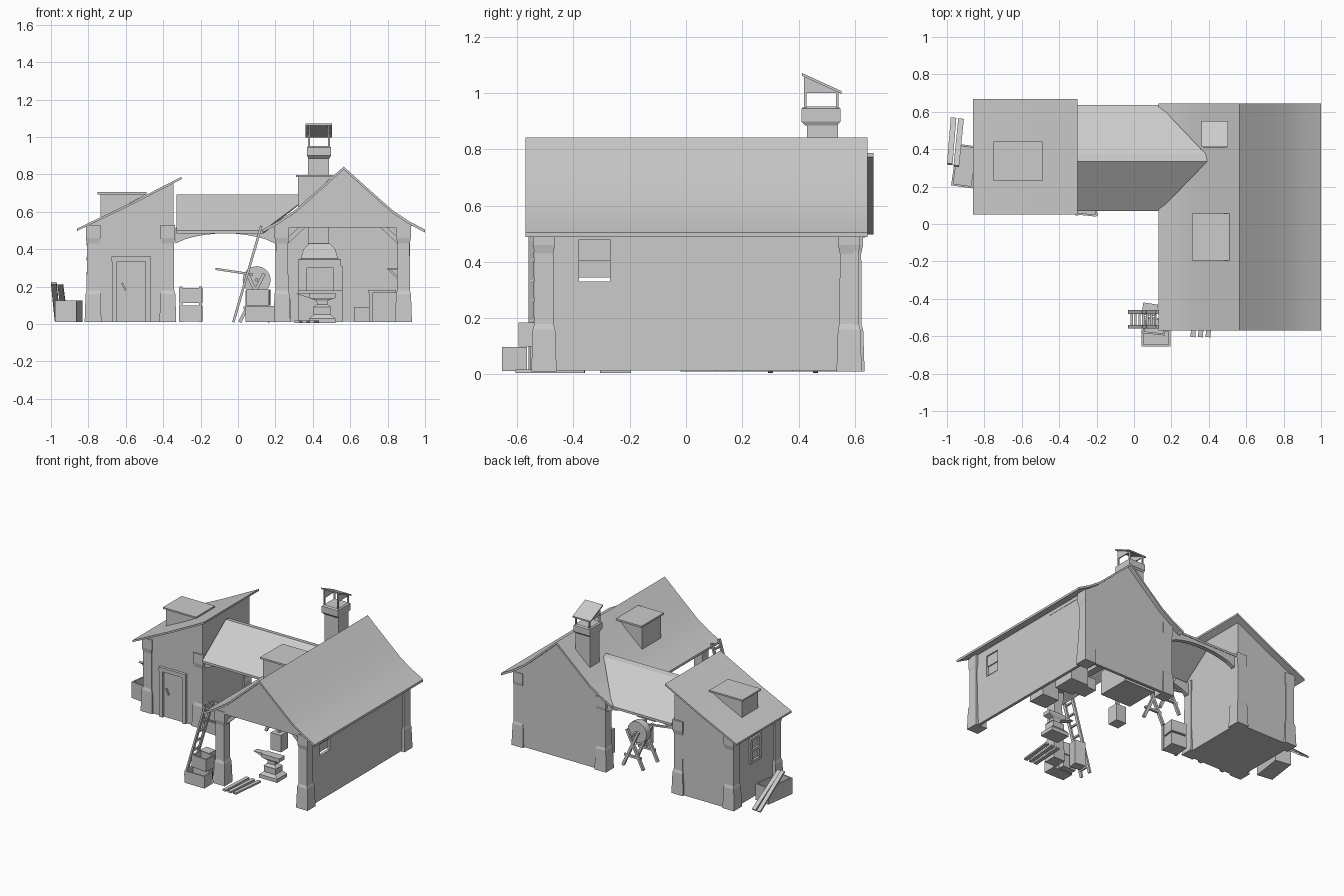
import bpy, bmesh, math
from mathutils import Vector, Matrix

cube = bpy.data.objects.get("Cube")
if cube:
    bpy.data.objects.remove(cube, do_unlink=True)

GREY = (0.6, 0.6, 0.6, 1)
mat = bpy.data.materials.new("plain_grey")
mat.use_nodes = True
mat.diffuse_color = GREY
mat.node_tree.nodes["Principled BSDF"].inputs["Base Color"].default_value = GREY


def finish(name, bm):
    bmesh.ops.recalc_face_normals(bm, faces=bm.faces)
    me = bpy.data.meshes.new(name)
    bm.to_mesh(me)
    bm.free()
    me.materials.append(mat)
    ob = bpy.data.objects.new(name, me)
    bpy.context.collection.objects.link(ob)
    return ob


def smooth(ob):
    bpy.ops.object.select_all(action='DESELECT')
    ob.select_set(True)
    bpy.context.view_layer.objects.active = ob
    bpy.ops.object.shade_smooth_by_angle(angle=math.radians(30))


def box(name, x0, x1, y0, y1, z0, z1, turn=0):
    bm = bmesh.new()
    bmesh.ops.create_cube(bm, size=1)
    m = Matrix.Translation(((x0 + x1) / 2, (y0 + y1) / 2, (z0 + z1) / 2))
    m = m @ Matrix.Rotation(math.radians(turn), 4, 'Z')
    bm.transform(m @ Matrix.Diagonal((x1 - x0, y1 - y0, z1 - z0, 1)))
    return finish(name, bm)


def beam(name, p, q, w, h):
    p, q = Vector(p), Vector(q)
    bm = bmesh.new()
    bmesh.ops.create_cube(bm, size=1)
    rot = (q - p).to_track_quat('Z', 'Y').to_matrix().to_4x4()
    bm.transform(Matrix.Translation((p + q) / 2) @ rot @ Matrix.Diagonal((w, h, (q - p).length, 1)))
    return finish(name, bm)


def prism(name, pts, axis, a, b):
    """Extrude a profile (x,z) along y or (y,z) along x."""
    bm = bmesh.new()
    put = (lambda p, t: (p[0], t, p[1])) if axis == 'y' else (lambda p, t: (t, p[0], p[1]))
    f = bm.faces.new([bm.verts.new(put(p, a)) for p in pts])
    ext = bmesh.ops.extrude_face_region(bm, geom=[f])
    shift = Vector((0, b - a, 0)) if axis == 'y' else Vector((b - a, 0, 0))
    bmesh.ops.translate(bm, vec=shift, verts=[v for v in ext['geom'] if isinstance(v, bmesh.types.BMVert)])
    return finish(name, bm)


def loft(name, x, y, rings):
    """Stack of square sections: height, half width, half depth."""
    bm = bmesh.new()
    loops = [[bm.verts.new((x + sx * w, y + sy * d, z)) for sx, sy in ((-1, -1), (1, -1), (1, 1), (-1, 1))]
             for z, w, d in rings]
    for lo, hi in zip(loops, loops[1:]):
        for i in range(4):
            bm.faces.new((lo[i], lo[(i + 1) % 4], hi[(i + 1) % 4], hi[i]))
    bm.faces.new(loops[0])
    bm.faces.new(loops[-1])
    return finish(name, bm)


def sheet(top, t):
    return top + [(a, z - t) for a, z in reversed(top)]


def pillar(name, x, y, top):
    levels = ((0.01, .045), (.16, .04), (.18, .034), (.43, .033), (.46, .039), (top, .039))
    loft(name, x, y, [(z, w, w) for z, w in levels])


def crate(name, x, y, z, w, d, h, turn=0):
    t = .01
    m = Matrix.Translation((x, y, 0)) @ Matrix.Rotation(math.radians(turn), 4, 'Z')
    parts = [(0, 0, w, d, t, 0)]
    for s in (-1, 1):
        parts += [(s * (w - t) / 2, 0, t, d, h, 0), (0, s * (d - t) / 2, w, t, h, 0)]
    bm = bmesh.new()
    for px, py, sx, sy, sz, _ in parts:
        mm = m @ Matrix.Translation((px, py, z + sz / 2)) @ Matrix.Diagonal((sx, sy, sz, 1))
        bmesh.ops.create_cube(bm, size=1, matrix=mm)
    return finish(name, bm)


# Forge hall roof, flared at the eaves
half = [(.435, .505), (.35, .55), (.26, .61), (.13, .725), (0, .842)]
curve = [(.565 - a, z) for a, z in half] + [(.565 + a, z) for a, z in reversed(half[:-1])]
smooth(prism("hall_roof", sheet(curve, .016), 'y', -.57, .645))

# Hall walls and gables
gable = [(x, z - .01) for x, z in curve[1:-1]]
prism("front_gable", [(.2, .525)] + gable + [(.93, .525)], 'y', -.54, -.52)
prism("back_wall", [(.2, .015), (.2, .53)] + gable + [(.92, .53), (.92, .015)], 'y', .595, .615)
WX = (.89, .91)
box("side_wall_mid", *WX, -.14, .25, .015, .53)
box("side_wall_back", .888, .908, .25, .61, .015, .53)
box("side_wall_near", *WX, -.5, -.38, .015, .53)
box("side_wall_far", *WX, -.27, -.14, .015, .53)
box("wall_below_window", *WX, -.38, -.27, .015, .33)
box("wall_above_window", *WX, -.38, -.27, .48, .53)
box("window_upper_sash", .892, .902, -.38, -.27, .405, .48)
box("window_lower_sash", .885, .895, -.38, -.27, .345, .408)

# Hall pillars, beams and braces
for x in (.235, .885):
    for y in (-.505, .58):
        pillar("hall_pillar", x, y, .53)
    box("eave_beam", x - .025, x + .025, -.54, .61, .505, .53)
box("front_beam", .2, .92, -.54, -.49, .515, .54)
for x, s in ((.26, 1), (.86, -1)):
    beam("front_brace", (x, -.5, .44), (x + s * .09, -.5, .525), .025, .025)

# Hall dormer
prism("hall_dormer", [(.32, .58), (.32, .785), (.495, .785)], 'y', -.175, .035)
box("hall_dormer_cap", .31, .51, -.195, .055, .785, .797)

# Chimney with a tilted open cap
box("chimney_shaft", .375, .487, .43, .54, .42, .9)
loft("chimney_collar", .433, .48, [(.885, .056, .056), (.9, .064, .07), (.945, .064, .07), (.952, .055, .06)])
for x in (.38, .486):
    for y in (.424, .538):
        box("cap_post", x - .005, x + .005, y - .005, y + .005, .945, 1.01)
    prism("cap_side", [(.42, 1.0), (.42, 1.06), (.55, 1.0)], 'x', x - .004, x + .004)
prism("cap_plate", sheet([(.412, 1.072), (.552, 1.008)], .01), 'x', .362, .502)

# Connecting roof, trimmed to the hall slope
link = prism("link_roof", sheet([(.07, .5), (.335, .692), (.375, .685), (.635, .5)], .016), 'x', -.33, .2)
for v in link.data.vertices:
    if v.co.x > 0:
        v.co.x = .135 + max(0, v.co.z - .5) * 1.34
arch = [(-.335 + .535 * i / 10, .43 + .055 * math.sin(math.pi * i / 10) ** .7 if 0 < i < 10 else .43)
        for i in range(11)]
for y in (.11, .57):
    prism("link_arch", [(-.335, .515)] + arch + [(.2, .515)], 'y', y, y + .03)

# Hut body with a lean-to roof
prism("hut_body", [(-.795, .01), (-.345, .01), (-.345, .76), (-.795, .535)], 'y', .095, .62)
prism("hut_roof", sheet([(-.862, .51), (-.58, .645), (-.303, .787)], .013), 'y', .05, .667)
for x in (-.775, -.375):
    for y in (.125, .59):
        pillar("hut_pillar", x, y, .53)
prism("hut_dormer", [(-.735, .56), (-.735, .695), (-.49, .695)], 'y', .245, .425)
box("hut_dormer_cap", -.75, -.49, .23, .44, .694, .705)

# Hut door and window
box("door", -.64, -.495, .088, .1, .02, .34)
for x in (-.66, -.48):
    box("door_jamb", x - .014, x + .014, .078, .1, .01, .34)
box("door_lintel", -.675, -.465, .075, .1, .335, .362)
beam("door_handle", (-.62, .082, .22), (-.6, .082, .18), .01, .01)
for y in (.32, .42):
    box("window_side", -.808, -.79, y - .01, y + .01, .27, .43)
for z in (.27, .35, .43):
    box("window_bar", -.81, -.79, .31, .43, z - .009, z + .009)

# Forge hearth under the chimney
box("hearth_base", .32, .56, .34, .58, .01, .18)
for x in (.345, .535):
    box("hearth_side", x - .025, x + .025, .38, .57, .18, .31)
box("hearth_back", .33, .55, .54, .57, .18, .31)
loft("hearth_hood", .435, .475, [(.3, .115, .1), (.345, .115, .1), (.35, .1, .09), (.4, .085, .08), (.43, .056, .055)])

# Anvil on its block
loft("anvil_block", .45, -.25, [(.005, .07, .055), (.03, .07, .055), (.05, .045, .04), (.09, .045, .04)])
loft("anvil", .45, -.25, [(.09, .05, .035), (.105, .028, .02), (.125, .03, .02), (.14, .07, .03), (.165, .07, .03)])
prism("anvil_horn", [(.38, .165), (.38, .14), (.31, .162)], 'y', -.27, -.23)

# Workshop furniture
crate("tool_chest", .77, .3, .01, .14, .16, .17)
box("chest_lid", .695, .845, .215, .385, .17, .182)
box("work_box", .72, .85, -.02, .11, .01, .17)
box("small_box", .62, .7, .25, .36, .01, .09)
box("wall_rack", .8, .89, .1, .3, .29, .3)
beam("rack_bracket", (.88, .2, .22), (.81, .2, .29), .012, .012)
beam("rack_post", (.87, .2, .2), (.87, .2, .42), .015, .015)
box("stump", .2, .28, .08, .16, .01, .13)
beam("stump_post", (.24, .12, .12), (.24, .12, .26), .02, .02)

# Grindstone on a trestle
for y in (.3, .46):
    beam("trestle_leg", (.01, y, .01), (.14, y, .27), .018, .018)
    beam("trestle_leg", (.17, y, .01), (.05, y, .27), .018, .018)
    box("trestle_rail", .03, .16, y - .008, y + .008, .08, .095)
bm = bmesh.new()
bmesh.ops.create_cone(bm, cap_ends=True, segments=16, radius1=.075, radius2=.075, depth=.05)
bm.transform(Matrix.Translation((.1, .38, .235)) @ Matrix.Rotation(math.pi / 2, 4, 'X'))
smooth(finish("grindstone", bm))
beam("grindstone_axle", (.1, .28, .235), (.1, .48, .235), .015, .015)
beam("long_handle", (-.12, .32, .295), (.08, .32, .265), .012, .012)

# Ladder leaning on the eave
for y in (-.55, -.47):
    beam("ladder_rail", (-.025, y, .01), (.125, y, .525), .02, .013)
for i in range(7):
    t = (i + .6) / 7.2
    beam("ladder_rung", (-.025 + .15 * t, -.555, .01 + .515 * t), (-.025 + .15 * t, -.465, .01 + .515 * t), .012, .012)

# Crates and loose planks
crate("front_crate", .118, -.61, .012, .155, .09, .085)
crate("stacked_crate", .11, -.545, .1, .12, .09, .085, -6)
box("stacked_crate_foot", .06, .16, -.555, -.51, .01, .1)
box("rear_crate", .045, .125, -.49, -.425, .01, .18, -8)
for i in range(3):
    beam("floor_plank", (.315 + .04 * i, -.605, .012), (.33 + .045 * i, -.36, .012), .026, .012)
crate("hut_front_crate", -.252, .1, .015, .115, .11, .085, -6)
crate("hut_front_crate_top", -.252, .1, .112, .115, .11, .08, -6)
for x in (-.305, -.2):
    box("crate_post", x - .008, x + .008, .045, .06, .01, .2)
crate("side_crate", -.905, .31, .012, .115, .225, .115, -8)
beam("leaning_plank", (-.925, .56, .02), (-.95, .31, .21), .03, .012)
beam("leaning_plank", (-.965, .565, .02), (-.985, .32, .22), .03, .012)
